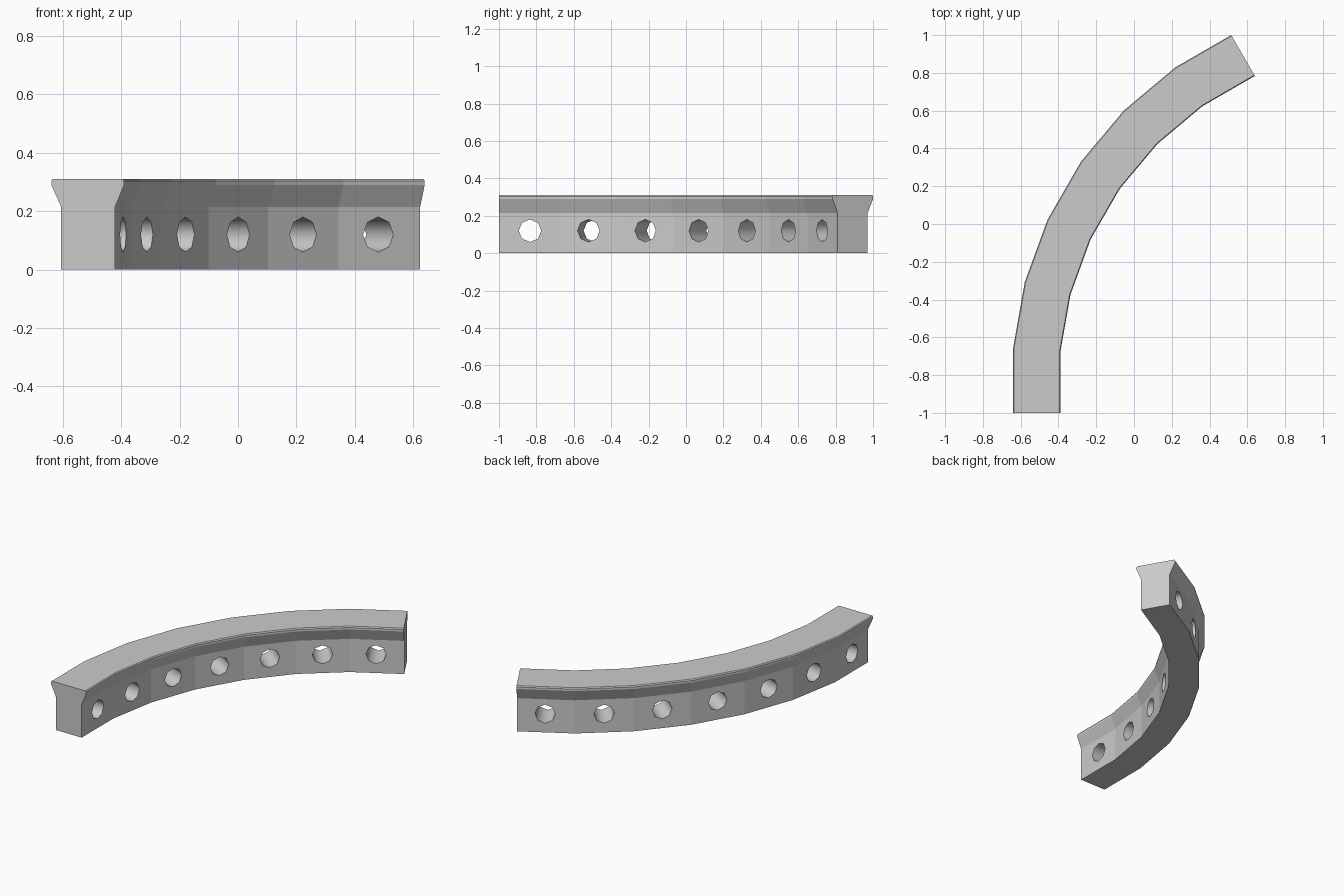
import bpy, bmesh
from math import sin, cos, radians, tau
from mathutils import Vector

if "Cube" in bpy.data.objects:
    bpy.data.objects.remove(bpy.data.objects["Cube"])

SEGS, STEP, LENGTH = 7, 10, 0.332      # seven straight pieces, each turned 10 degrees
# Cross-section: (offset towards the inner side, height)
PROFILE = [(-0.091, 0), (0.094, 0), (0.094, 0.215), (0.125, 0.29), (0.125, 0.303),
           (0.120, 0.31), (-0.120, 0.31), (-0.125, 0.303), (-0.125, 0.29), (-0.091, 0.215)]

def heading(deg):
    a = radians(deg)
    return Vector((sin(a), cos(a), 0)), Vector((cos(a), -sin(a), 0))

# Centre line of the curved beam
path = [Vector((-0.515, -1, 0))]
for i in range(SEGS):
    path.append(path[-1] + heading(i * STEP)[0] * LENGTH)

def make_object(name, bm):
    bmesh.ops.recalc_face_normals(bm, faces=bm.faces)
    mesh = bpy.data.meshes.new(name)
    bm.to_mesh(mesh)
    bm.free()
    ob = bpy.data.objects.new(name, mesh)
    bpy.context.collection.objects.link(ob)
    return ob

def loft(bm, rings, smooth=False):
    rows = [[bm.verts.new(p) for p in ring] for ring in rings]
    n = len(rows[0])
    for a, b in zip(rows, rows[1:]):
        for k in range(n):
            f = bm.faces.new((a[k], a[(k + 1) % n], b[(k + 1) % n], b[k]))
            f.smooth = smooth
    bm.faces.new(rows[0])
    bm.faces.new(rows[-1])

# Beam with mitred joints and square ends
rings = []
for i, p in enumerate(path):
    end = i in (0, SEGS)
    angle = 0 if i == 0 else (SEGS - 1) * STEP if i == SEGS else (i - 0.5) * STEP
    side = heading(angle)[1] * (1 if end else 1 / cos(radians(STEP / 2)))
    rings.append([p + side * u + Vector((0, 0, z)) for u, z in PROFILE])
bm = bmesh.new()
loft(bm, rings)
beam = make_object("curved_beam", bm)

# One round hole through the middle of every piece
bm = bmesh.new()
for i in range(SEGS):
    along, side = heading(i * STEP)
    mid = (path[i] + path[i + 1]) / 2 + Vector((0, 0, 0.12))
    loft(bm, [[mid + side * s + along * (0.06 * cos(k * tau / 8)) + Vector((0, 0, 0.06 * sin(k * tau / 8)))
               for k in range(8)] for s in (-0.2, 0.2)], smooth=True)
cutter = make_object("hole_cutter", bm)
cutter.hide_render = True

mod = beam.modifiers.new("holes", 'BOOLEAN')
mod.operation = 'DIFFERENCE'
mod.solver = 'EXACT'
mod.object = cutter
bpy.context.view_layer.objects.active = beam
bpy.ops.object.modifier_apply(modifier="holes")
bpy.data.objects.remove(cutter)
